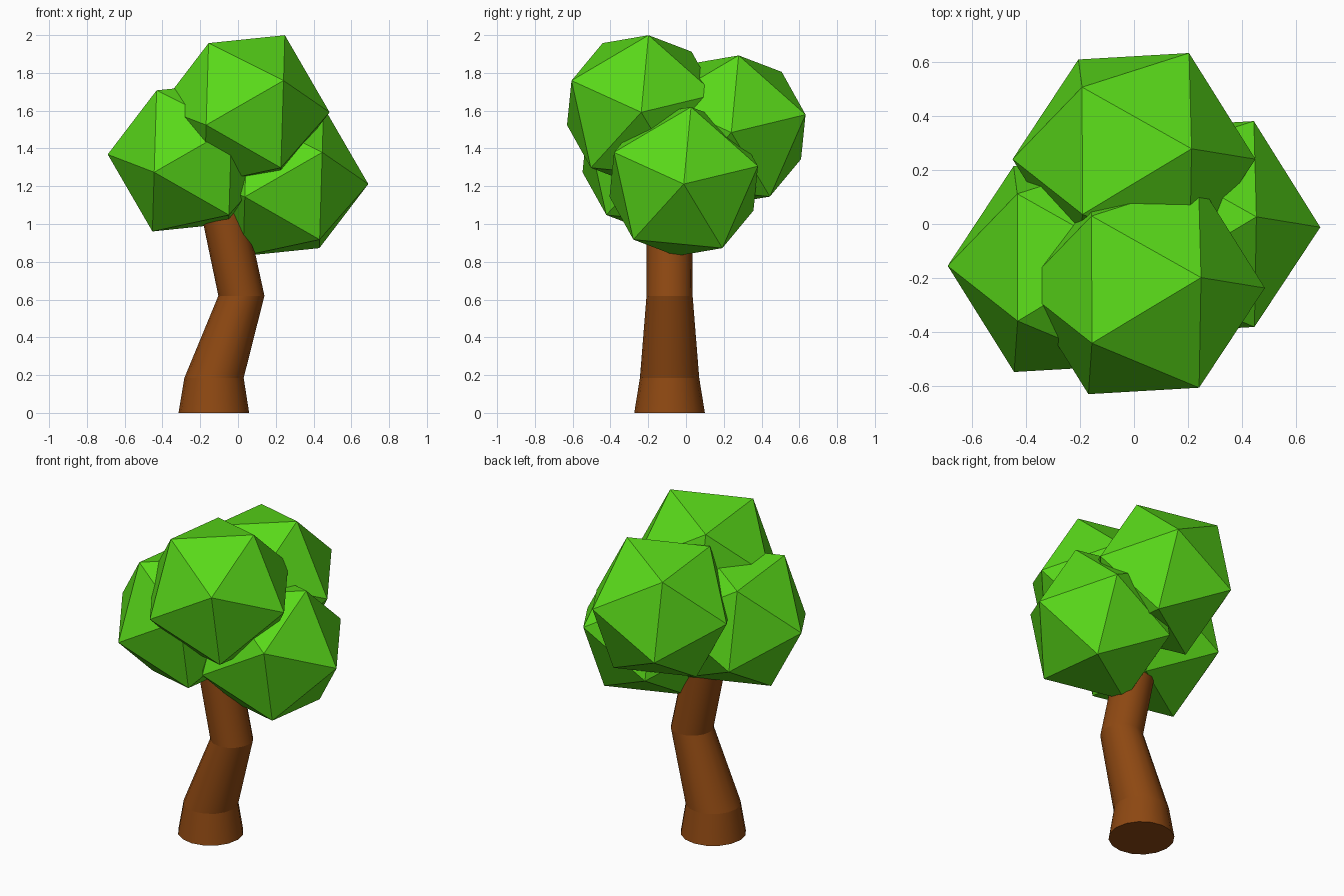
import bpy, bmesh
from math import cos, sin, pi, radians
from mathutils import Vector, Matrix

if "Cube" in bpy.data.objects:
    bpy.data.objects.remove(bpy.data.objects["Cube"])


def material(name, color):
    m = bpy.data.materials.new(name)
    m.diffuse_color = color
    m.use_nodes = True
    m.node_tree.nodes["Principled BSDF"].inputs["Base Color"].default_value = m.diffuse_color
    return m


def add_object(name, bm, mat):
    bmesh.ops.recalc_face_normals(bm, faces=bm.faces)
    mesh = bpy.data.meshes.new(name)
    bm.to_mesh(mesh)
    bm.free()
    mesh.materials.append(mat)
    ob = bpy.data.objects.new(name, mesh)
    bpy.context.collection.objects.link(ob)
    return ob


bark = material("bark", (0.27, 0.065, 0.006, 1))
leaf = material("leaf", (0.10, 0.69, 0.01, 1))

# Trunk: horizontal rings lofted along a bent path (centre x, z, radius)
SIDES, TRUNK_Y = 16, -0.087
sections = [(-0.128, 0, 0.187), (-0.127, 0.185, 0.157),
            (0.018, 0.62, 0.122), (-0.08, 1.08, 0.12)]
bm = bmesh.new()
rings = []
for x, z, r in sections:
    rings.append([bm.verts.new((x + r * cos(2 * pi * i / SIDES),
                                TRUNK_Y + r * sin(2 * pi * i / SIDES), z))
                  for i in range(SIDES)])
for a, b in zip(rings, rings[1:]):
    for i in range(SIDES):
        j = (i + 1) % SIDES
        f = bm.faces.new((a[i], a[j], b[j], b[i]))
        f.smooth = True
bm.faces.new(rings[0][::-1])
bm.faces.new(rings[-1])
for e in bm.edges:
    # keep the caps and the bends between sections crisp
    e.smooth = abs(e.verts[0].co.z - e.verts[1].co.z) > 0.01
add_object("trunk", bm, bark)

# Foliage: flat icosahedra sharing one orientation, one corner pointing along +x
axis = Vector((1, 0, -0.03)).normalized()
ring_dir = Vector((0, cos(radians(84.5)), sin(radians(84.5))))
ring_dir = (ring_dir - axis * ring_dir.dot(axis)).normalized()
turn = Matrix((ring_dir, axis.cross(ring_dir), axis)).transposed().to_4x4()

clumps = {
    "foliage_front": (0.035, -0.237, 1.605),
    "foliage_back": (0.0, 0.24, 1.498),
    "foliage_left": (-0.24, -0.155, 1.355),
    "foliage_right": (0.24, -0.012, 1.225),
}
for name, centre in clumps.items():
    bm = bmesh.new()
    bmesh.ops.create_icosphere(bm, subdivisions=1, radius=0.45,
                               matrix=Matrix.Translation(centre) @ turn)
    add_object(name, bm, leaf)
